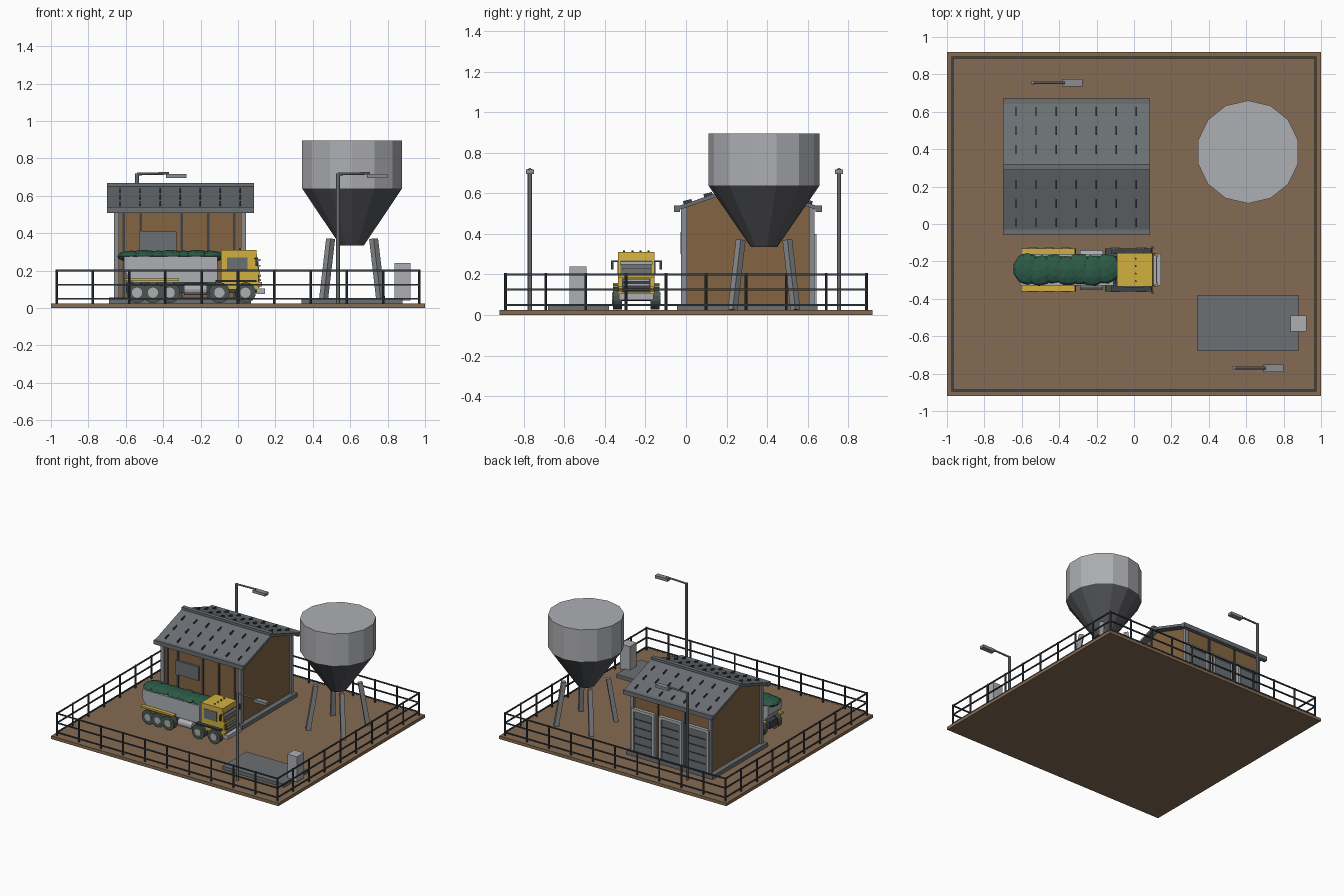
import bpy, bmesh, math
from mathutils import Matrix, Vector

if "Cube" in bpy.data.objects:
    bpy.data.objects.remove(bpy.data.objects["Cube"])


def colour(name, hexa):
    """Material from an sRGB hex string, stored as linear values."""
    rgb = [int(hexa[i:i + 2], 16) / 255 for i in (0, 2, 4)]
    lin = [c / 12.92 if c < 0.04 else ((c + 0.055) / 1.055) ** 2.4 for c in rgb]
    m = bpy.data.materials.new(name)
    m.use_nodes = True
    m.diffuse_color = (*lin, 1)
    m.node_tree.nodes["Principled BSDF"].inputs["Base Color"].default_value = (*lin, 1)
    return m


EARTH = colour("earth brown", "846b52")
TIMBER = colour("timber brown", "846542")
LIGHT = colour("light grey", "aeafb3")
METAL = colour("mid grey", "8b8d91")
SLATE = colour("slate grey", "6b7074")
DARK = colour("dark steel", "3c4248")
CONE = colour("charcoal grey", "545558")
GREEN = colour("tarp green", "2c5a47")
TYRE = colour("tyre grey", "4b554f")
YELLOW = colour("cab yellow", "d2b03e")


class Part:
    """Collects simple solids into one object."""
    def __init__(self, name, mat):
        self.name, self.mat, self.bm = name, mat, bmesh.new()

    def box(self, x, y, z):
        lo, hi = Vector((x[0], y[0], z[0])), Vector((x[1], y[1], z[1]))
        bmesh.ops.create_cube(self.bm, size=1, matrix=Matrix.Translation((lo + hi) / 2)
                              @ Matrix.Diagonal((*(hi - lo), 1)))
        return self

    def beam(self, a, b, w, h=None):
        a, b = Vector(a), Vector(b)
        d = b - a
        bmesh.ops.create_cube(self.bm, size=1, matrix=Matrix.Translation((a + b) / 2)
                              @ d.to_track_quat('Z', 'Y').to_matrix().to_4x4()
                              @ Matrix.Diagonal((w, h or w, d.length, 1)))
        return self

    def rod(self, a, b, r, r2=None, sides=12):
        a, b = Vector(a), Vector(b)
        d = b - a
        bmesh.ops.create_cone(self.bm, cap_ends=True, segments=sides, radius1=r,
                              radius2=r if r2 is None else r2, depth=d.length,
                              matrix=Matrix.Translation((a + b) / 2)
                              @ d.to_track_quat('Z', 'Y').to_matrix().to_4x4())
        return self

    def prism(self, points, move):
        """Extrude a flat outline of 3D points by a vector."""
        f = self.bm.faces.new([self.bm.verts.new(p) for p in points])
        out = bmesh.ops.extrude_face_region(self.bm, geom=[f], use_keep_orig=True)
        bmesh.ops.translate(self.bm, vec=move, verts=[g for g in out["geom"]
                                                      if isinstance(g, bmesh.types.BMVert)])
        return self

    def done(self):
        bmesh.ops.recalc_face_normals(self.bm, faces=self.bm.faces)
        me = bpy.data.meshes.new(self.name)
        self.bm.to_mesh(me)
        self.bm.free()
        me.materials.append(self.mat)
        ob = bpy.data.objects.new(self.name, me)
        bpy.context.collection.objects.link(ob)
        return ob


G = 0.025  # ground level
Part("ground", EARTH).box((-1, 1), (-.92, .92), (0, G)).done()

# Perimeter fence
fence, FX, FY = Part("fence", DARK), .97, .89
for s in (-1, 1):
    for i in range(11):
        fence.rod((-FX + i * FX / 5, s * FY, G), (-FX + i * FX / 5, s * FY, .207), .007, sides=8)
    for i in range(1, 9):
        y = -FY + i * FY * 2 / 9
        fence.rod((s * FX, y, G), (s * FX, y, .207), .007, sides=8)
    for z in (.05, .125, .2):
        fence.beam((-FX, s * FY, z), (FX, s * FY, z), .009)
        fence.beam((s * FX, -FY, z), (s * FX, FY, z), .009)
fence.done()

# Shed walls, with the gable in the same outline
X0, X1, Y0, Y1, YM = -.65, .03, -.01, .62, .305
Part("shed_slab", SLATE).box((-.69, .07), (-.045, .65), (G, .055)).done()
Part("shed_walls", TIMBER).prism(
    [(X0, Y0, .05), (X0, Y1, .05), (X0, Y1, .53), (X0, YM, .64), (X0, Y0, .53)],
    (X1 - X0, 0, 0)).done()
posts = Part("shed_corner_posts", METAL)
for x in (X0, X1):
    for y in (Y0, Y1):
        posts.box((x - .014, x + .014), (y - .014, y + .014), (.05, .53))
posts.done()
battens = Part("wall_battens", DARK)
for x in (-.61, -.52, -.3, -.16, -.02):
    battens.box((x - .007, x + .007), (Y0 - .008, Y0), (.055, .53))
for x in (-.19, -.43):
    battens.box((x - .007, x + .007), (Y1, Y1 + .008), (.055, .53))
battens.done()
Part("shed_window", SLATE).box((-.53, -.33), (Y0 - .016, Y0), (.3, .41)).done()

# Rear doors with frames and panel lines
frames, doors, lines = Part("door_frames", LIGHT), Part("doors", SLATE), Part("door_lines", DARK)
for c in (-.07, -.31, -.55):
    w = .09
    doors.box((c - w, c + w), (Y1, Y1 + .012), (.055, .38))
    for s in (-1, 1):
        frames.box((c + s * w - .011, c + s * w + .011), (Y1, Y1 + .025), (.055, .4))
    frames.box((c - w, c + w), (Y1, Y1 + .025), (.378, .4))
    for i in range(1, 5):
        z = .055 + i * .065
        lines.box((c - w, c + w), (Y1, Y1 + .016), (z - .004, z + .004))
for p in (frames, doors, lines):
    p.done()

# Roof slabs, ridge cap, gutters and raised tile ribs
RX0, RX1, EAVE, RIDGE = -.70, .085, .535, .655
roof, ribs, gutters = Part("roof", SLATE), Part("roof_ribs", DARK), Part("gutters", SLATE)
for s in (-1, 1):
    ye, run = YM + s * .35, s * .35
    roof.prism([(RX0, YM, RIDGE), (RX0, ye, EAVE), (RX0, ye, EAVE - .02), (RX0, YM, RIDGE - .02)],
               (RX1 - RX0, 0, 0))
    gutters.box((RX0, RX1), sorted((ye - s * .015, ye + s * .015)), (.507, .54))
    for t in (.27, .56, .85):
        for i in range(7):
            x = -.63 + i * .107
            a, b = t - .06, t + .06
            ribs.beam((x, YM + run * a, RIDGE + .004 - .12 * a),
                      (x, YM + run * b, RIDGE + .008 - .12 * b), .006, .016)
roof.box((RX0, RX1), (YM - .016, YM + .016), (.645, .668))
for p in (roof, ribs, gutters):
    p.done()

# Silo on four splayed legs
SX, SY = .61, .385
Part("silo_drum", LIGHT).rod((SX, SY, .64), (SX, SY, .895), .275, sides=14).done()
Part("silo_hopper", CONE).rod((SX, SY, .335), (SX, SY, .64), .065, .275, sides=14).done()
legs = Part("silo_legs", METAL)
for sx in (-1, 1):
    for sy in (-1, 1):
        legs.beam((SX + sx * .155, SY + sy * .155, G), (SX + sx * .115, SY + sy * .115, .37), .034)
legs.done()

# Weighing pad and control cabinet
Part("pad", SLATE).box((.34, .88), (-.68, -.38), (G, .052)).done()
Part("cabinet", LIGHT).box((.837, .922), (-.575, -.49), (.04, .24)).done()

# Lamp posts
for n, (x, y) in enumerate(((.535, -.77), (-.54, .755))):
    lamp = Part("lamp_post_" + str(n + 1), METAL)
    lamp.rod((x, y, G), (x, y, .72), .011, sides=8)
    lamp.rod((x, y, .716), (x + .17, y, .72), .007, sides=8)
    lamp.box((x + .155, x + .265), (y - .02, y + .02), (.695, .717))
    lamp.done()

# Truck chassis and wheels
TY = -.245
chassis = Part("truck_chassis", DARK).box((-.6, .1), (TY - .05, TY + .05), (.08, .135))
tyres, hubs = Part("tyres", TYRE), Part("wheel_hubs", LIGHT)
for x in (-.54, -.455, -.365, -.1, .04):
    chassis.rod((x, TY - .09, .082), (x, TY + .09, .082), .012, sides=8)
    for s in (-1, 1):
        tyres.rod((x, TY + s * .07, .082), (x, TY + s * .115, .082), .056, sides=14)
        hubs.rod((x, TY + s * .1, .082), (x, TY + s * .119, .082), .028, sides=10)
for p in (chassis, tyres, hubs):
    p.done()
tanks, guards = Part("fuel_tanks", LIGHT), Part("rear_mudguards", YELLOW)
arches = Part("front_mudguards", DARK)
for s in (-1, 1):
    tanks.rod((-.29, TY + s * .075, .1), (-.165, TY + s * .075, .1), .03)
    guards.box((-.605, -.315), sorted((TY + s * .085, TY + s * .115)), (.143, .157))
    arches.box((-.12, .1), sorted((TY + s * .085, TY + s * .115)), (.14, .15))
for p in (tanks, guards, arches):
    p.done()

# Truck tipper body, slightly sloped at the tail
Part("tipper_body", LIGHT).prism(
    [(-.56, TY - .085, .135), (-.11, TY - .085, .135), (-.11, TY - .085, .275),
     (-.61, TY - .085, .275), (-.61, TY - .085, .2)], (0, .17, 0)).done()

# Lumpy tarp
tarp = Part("tarp", GREEN)
for i in range(7):
    bmesh.ops.create_icosphere(
        tarp.bm, subdivisions=2, radius=1,
        matrix=Matrix.Translation((-.57 + i * .07, TY + .005 * (-1) ** i, .277))
        @ Matrix.Rotation(i * .7, 4, 'Z').inverted().to_3x3().to_4x4()
        @ Matrix.Diagonal((.078, .085, .034 if i % 2 else .03, 1)))
tarp.done()

# Cab
W = .09
Part("cab", YELLOW).prism(
    [(-.09, TY - W, .1), (.11, TY - W, .1), (.11, TY - W, .2), (.098, TY - W, .31),
     (-.09, TY - W, .31)], (0, 2 * W, 0)).box(
    (.1, .118), (TY - W, TY + W), (.185, .2)).done()
glass = Part("cab_windows", SLATE)
glass.prism([(.113, TY - .078, .203), (.113, TY + .078, .203),
             (.106, TY + .078, .27), (.106, TY - .078, .27)], (-.008, 0, 0))
for s in (-1, 1):
    glass.box((-.06, .05), sorted((TY + s * W, TY + s * (W + .004))), (.195, .27))
glass.done()
trim = Part("cab_grille", LIGHT).box((.1, .145), (TY - .085, TY + .085), (.075, .105))
for z in (.125, .15, .172):
    trim.box((.1, .122), (TY - .065, TY + .065), (z - .006, z + .006))
trim.box((.1, .12), (TY - .08, TY + .08), (.25, .263))
trim.box((.1, .119), (TY - .07, TY + .07), (.222, .23))
trim.done()
fittings = Part("cab_fittings", DARK).box((.1, .114), (TY - .07, TY + .07), (.11, .18))
for s in (-1, 1):
    fittings.beam((.09, TY + s * W, .265), (.1, TY + s * .12, .265), .006)
    fittings.box((.094, .104), sorted((TY + s * .113, TY + s * .126)), (.225, .27))
for i in range(4):
    y = TY - .06 + i * .04
    fittings.rod((.01, y, .308), (.01, y, .319), .005, sides=8)
fittings.done()
lamps = Part("headlamps", YELLOW)
for s in (-1, 1):
    lamps.box((.1, .128), sorted((TY + s * .068, TY + s * .088)), (.115, .14))
lamps.done()
